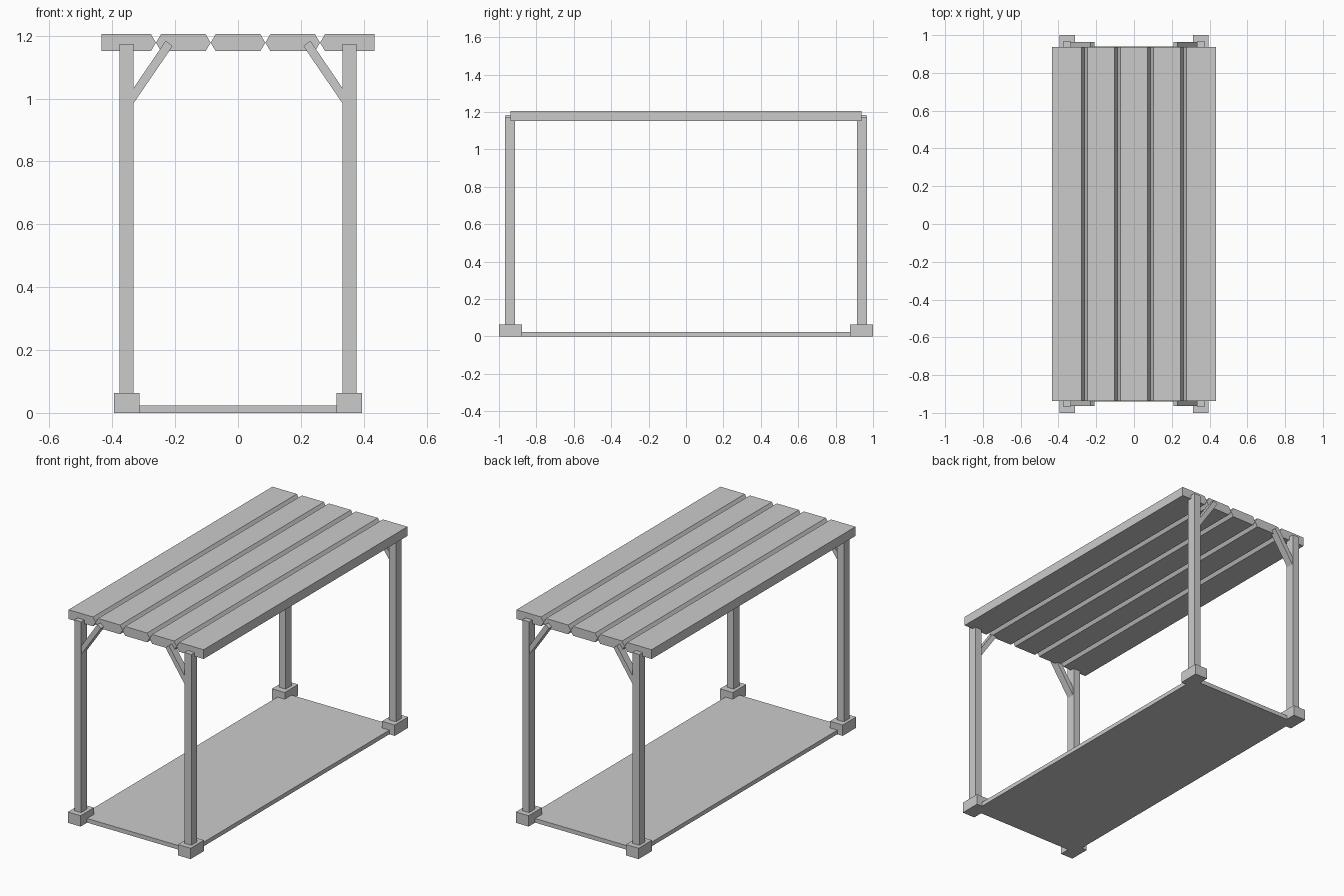
import bpy, bmesh

if "Cube" in bpy.data.objects:
    bpy.data.objects.remove(bpy.data.objects["Cube"])


def make(name, verts, faces):
    mesh = bpy.data.meshes.new(name)
    mesh.from_pydata(verts, [], faces)
    bm = bmesh.new()
    bm.from_mesh(mesh)
    bmesh.ops.recalc_face_normals(bm, faces=bm.faces)
    bm.to_mesh(mesh)
    bm.free()
    ob = bpy.data.objects.new(name, mesh)
    bpy.context.collection.objects.link(ob)
    return ob


def prism(name, profile, y0, y1):
    """Extrude an (x, z) profile along y."""
    n = len(profile)
    verts = [(x, y, z) for y in (y0, y1) for x, z in profile]
    faces = [tuple(range(n)), tuple(range(n, 2 * n))]
    faces += [(i, (i + 1) % n, n + (i + 1) % n, n + i) for i in range(n)]
    return make(name, verts, faces)


def box(name, x0, x1, y0, y1, z0, z1):
    return prism(name, [(x0, z0), (x1, z0), (x1, z1), (x0, z1)], y0, y1)


# Floor slab
box("floor", -0.36, 0.36, -0.94, 0.94, 0.0, 0.024)

# Four corners: footing, post and diagonal brace
brace_profile = [(0.355, 0.952), (0.208, 1.167), (0.23, 1.184), (0.372, 0.975)]
for sx, side in ((-1, "left"), (1, "right")):
    for sy, end in ((-1, "front"), (1, "back")):
        tag = f"{end}_{side}_"
        box(tag + "footing", sx * 0.313, sx * 0.395, sy * 0.877, sy * 1.0, 0.0, 0.063)
        box(tag + "post", sx * 0.333, sx * 0.377, sy * 0.914, sy * 0.967, 0.03, 1.173)
        prism(tag + "brace", [(sx * x, z) for x, z in brace_profile],
              sy * 0.92, sy * 0.964)

# Roof boards with bevelled meeting edges, square outer edges
W, C, Z0, Z1 = 0.174, 0.016, 1.151, 1.205
ZM = (Z0 + Z1) / 2
for i in range(5):
    a = (i - 2.5) * W
    b = a + W
    ca = 0 if i == 0 else C
    cb = 0 if i == 4 else C
    profile = [(a + ca, Z0), (b - cb, Z0)]
    if cb:
        profile += [(b, ZM)]
    profile += [(b - cb, Z1), (a + ca, Z1)]
    if ca:
        profile += [(a, ZM)]
    prism(f"roof_board_{i + 1}", profile, -0.937, 0.937)
